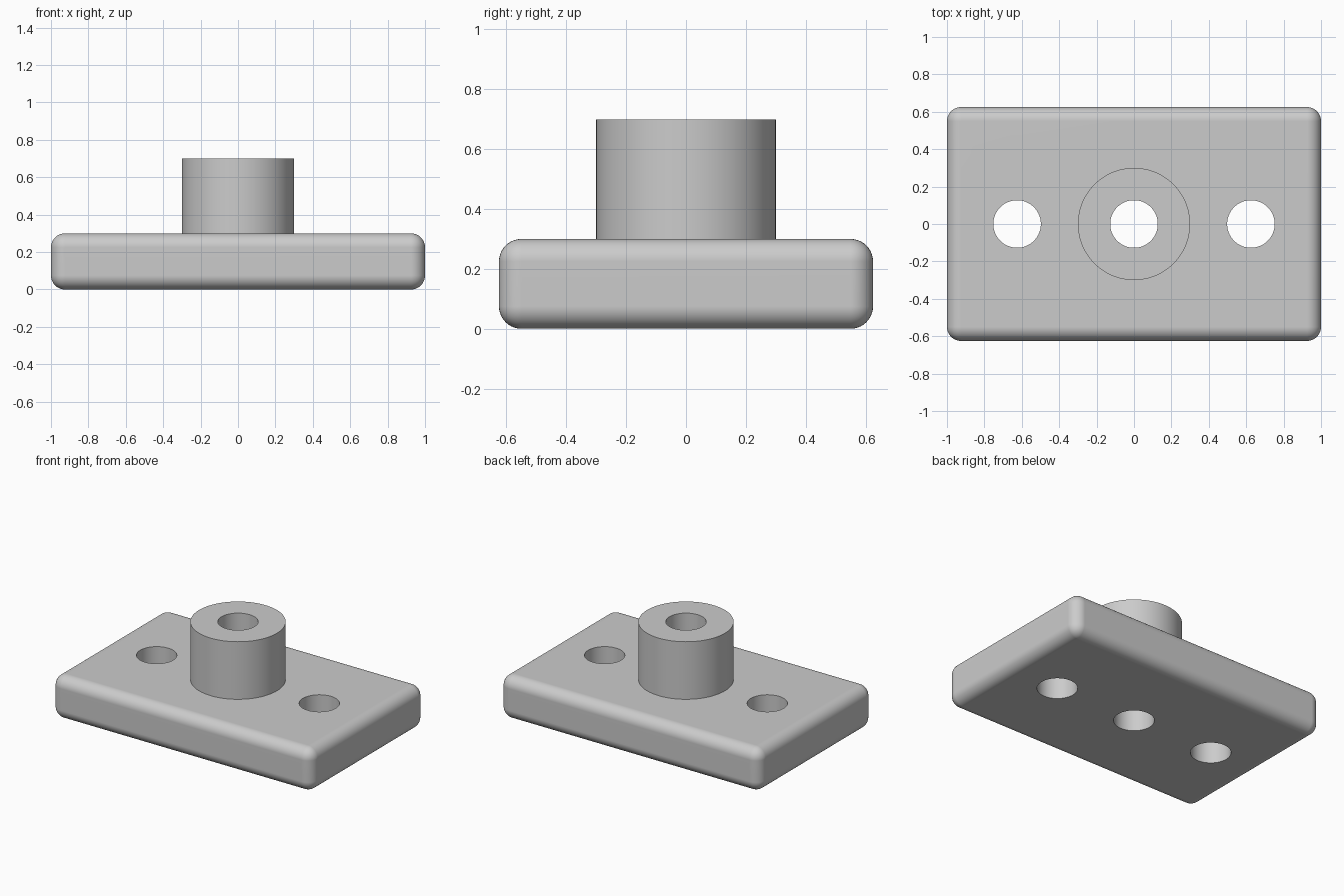
import bpy

if "Cube" in bpy.data.objects:
    bpy.data.objects.remove(bpy.data.objects["Cube"])

# Main dimensions
LENGTH, WIDTH, THICK, EDGE = 2.0, 1.25, 0.3, 0.075
BOSS_R, TOP, HOLE_R, HOLE_X = 0.3, 0.7, 0.127, 0.625

grey = bpy.data.materials.new("plain grey")
grey.diffuse_color = (0.6, 0.6, 0.6, 1)
grey.use_nodes = True
grey.node_tree.nodes["Principled BSDF"].inputs["Base Color"].default_value = grey.diffuse_color


def cylinder(name, radius, x, z0, z1):
    bpy.ops.mesh.primitive_cylinder_add(vertices=96, radius=radius, depth=z1 - z0,
                                        location=(x, 0, (z0 + z1) / 2))
    obj = bpy.context.object
    obj.name = name
    obj.data.materials.append(grey)
    return obj


def activate(obj):
    bpy.ops.object.select_all(action='DESELECT')
    obj.select_set(True)
    bpy.context.view_layer.objects.active = obj


def combine(target, tool, operation):
    activate(target)
    mod = target.modifiers.new(operation.title(), 'BOOLEAN')
    mod.operation, mod.object, mod.solver = operation, tool, 'EXACT'
    bpy.ops.object.modifier_apply(modifier=mod.name)
    bpy.data.objects.remove(tool, do_unlink=True)


# Base plate with every edge rounded
bpy.ops.mesh.primitive_cube_add(size=1, location=(0, 0, THICK / 2))
plate = bpy.context.object
plate.name = "mounting_plate"
plate.scale = (LENGTH, WIDTH, THICK)
bpy.ops.object.transform_apply(location=True, rotation=False, scale=True)
plate.data.materials.append(grey)
bevel = plate.modifiers.new("Rounded edges", 'BEVEL')
bevel.width, bevel.segments = EDGE, 10
bpy.ops.object.modifier_apply(modifier=bevel.name)

# Central boss, rooted in the plate
combine(plate, cylinder("boss", BOSS_R, 0, 0.15, TOP), 'UNION')

# Through holes: one up the boss and one on either side
for x in (-HOLE_X, 0, HOLE_X):
    combine(plate, cylinder("hole_cutter", HOLE_R, x, -0.1, TOP + 0.1), 'DIFFERENCE')

# Smooth rounds, crisp rims, truly flat faces
activate(plate)
bpy.ops.object.shade_smooth_by_angle(angle=0.52)
normals = plate.modifiers.new("Flat face normals", 'WEIGHTED_NORMAL')
normals.keep_sharp = True
